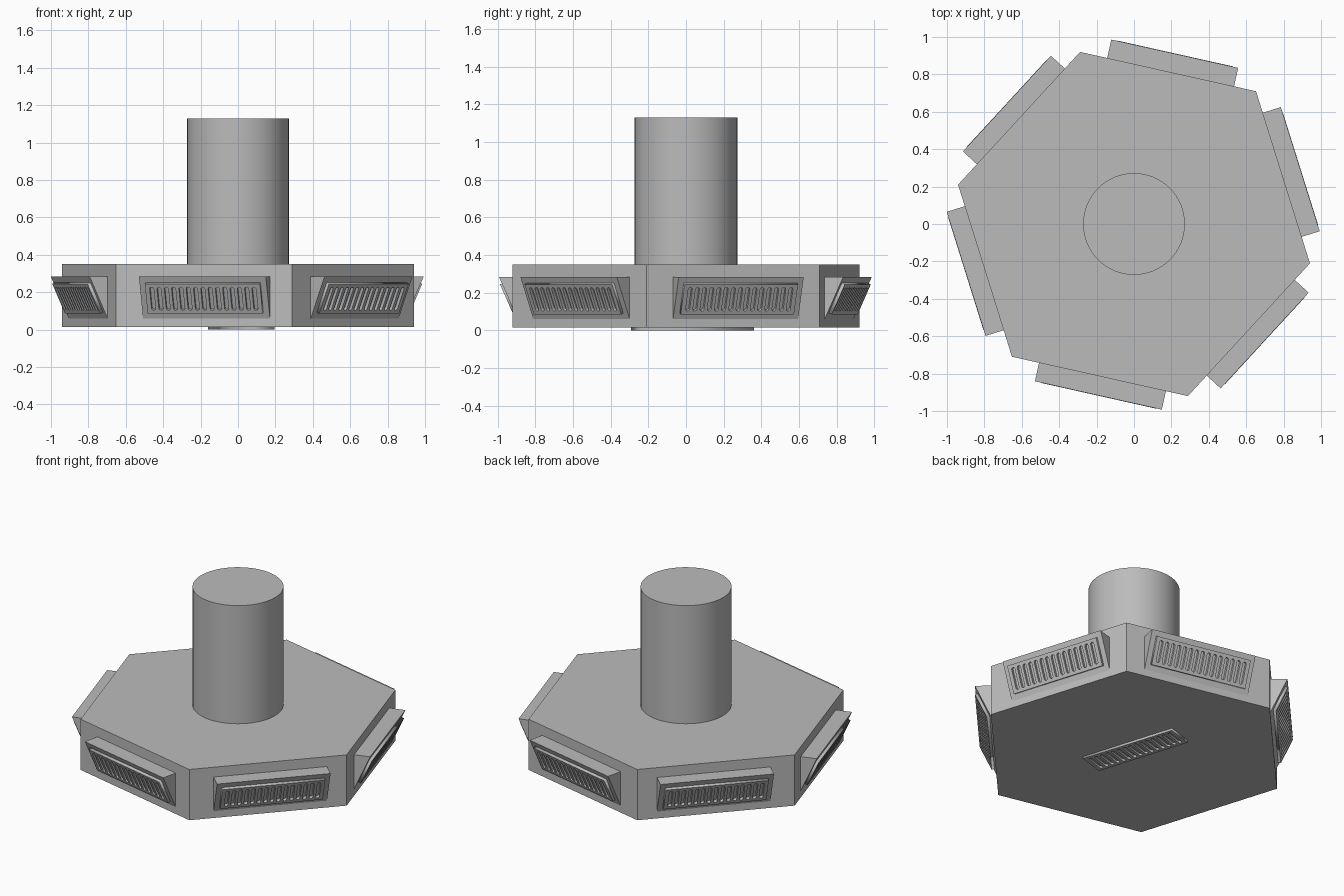
import bpy, bmesh, math
from mathutils import Matrix, Vector

cube = bpy.data.objects.get("Cube")
if cube:
    bpy.data.objects.remove(cube, do_unlink=True)

grey = bpy.data.materials.new("plain_grey")
grey.use_nodes = True
GREY = (0.5, 0.5, 0.5, 1)
grey.diffuse_color = GREY
grey.node_tree.nodes["Principled BSDF"].inputs["Base Color"].default_value = GREY

BASE_Z, ROOF_Z, TOP_Z = 0.015, 0.35, 1.13
HEX_RADIUS, PIPE_RADIUS = 0.964, 0.272
WALL = HEX_RADIUS * math.cos(math.pi / 6)
FIRST_WALL = math.radians(-102.6)


def add_prism(name, sides, radius, z0, z1, turn=0.0):
    bpy.ops.mesh.primitive_cylinder_add(
        vertices=sides, radius=radius, depth=z1 - z0,
        location=(0, 0, (z0 + z1) / 2), rotation=(0, 0, turn))
    obj = bpy.context.object
    obj.name = name
    obj.data.materials.append(grey)
    return obj


def add_hood(name, matrix, profile, length):
    """Extrude a radial (r, z) profile along the wall."""
    bm = bmesh.new()
    face = bm.faces.new([bm.verts.new((r, -length / 2, z)) for r, z in profile])
    ext = bmesh.ops.extrude_face_region(bm, geom=[face])
    moved = [v for v in ext["geom"] if isinstance(v, bmesh.types.BMVert)]
    bmesh.ops.translate(bm, verts=moved, vec=(0, length, 0))
    bmesh.ops.recalc_face_normals(bm, faces=bm.faces)
    mesh = bpy.data.meshes.new(name)
    bm.to_mesh(mesh)
    bm.free()
    mesh.materials.append(grey)
    obj = bpy.data.objects.new(name, mesh)
    obj.matrix_world = matrix
    bpy.context.collection.objects.link(obj)


def pill(cx, radius, half, steps=6):
    """Outline of an upright slot with round ends."""
    pts = []
    for end in (0, 1):
        for i in range(steps + 1):
            a = math.pi * (end + i / steps)
            cy = (half - radius) * (1 - 2 * end)
            pts.append((cx + radius * math.cos(a), cy + radius * math.sin(a)))
    return pts


def make_grille(width=0.63, height=0.175, depth=0.018, slots=15, pitch=0.04):
    """Flat plate with a row of slots cut through it, back face on z = 0."""
    w, h = width / 2, height / 2
    outlines = [[(-w, -h), (w, -h), (w, h), (-w, h)]]
    outlines += [pill((i - (slots - 1) / 2) * pitch, 0.011, 0.068) for i in range(slots)]
    curve = bpy.data.curves.new("grille_outline", "CURVE")
    curve.dimensions = "2D"
    curve.fill_mode = "BOTH"
    curve.extrude = depth / 2
    for pts in outlines:
        spline = curve.splines.new("POLY")
        spline.points.add(len(pts) - 1)
        for p, (x, y) in zip(spline.points, pts):
            p.co = (x, y, depth / 2, 1)
        spline.use_cyclic_u = True
    temp = bpy.data.objects.new("grille_outline", curve)
    bpy.context.collection.objects.link(temp)
    deps = bpy.context.evaluated_depsgraph_get()
    mesh = bpy.data.meshes.new_from_object(temp.evaluated_get(deps))
    bpy.data.objects.remove(temp, do_unlink=True)
    mesh.transform(Matrix.Translation((0, 0, depth / 2 - sum(v.co.z for v in mesh.vertices) / len(mesh.vertices))))
    mesh.materials.clear()
    mesh.materials.append(grey)
    return mesh


def add_grille(name, mesh, parent_matrix, right, up, origin):
    out = right.cross(up)
    local = Matrix((right, up, out)).transposed().to_4x4()
    local.translation = origin
    obj = bpy.data.objects.new(name, mesh)
    obj.matrix_world = parent_matrix @ local
    bpy.context.collection.objects.link(obj)


# Six-sided body and round pipe
add_prism("hexagonal_body", 6, HEX_RADIUS, BASE_Z, ROOF_Z, FIRST_WALL)
# Blender starts its cylinder on the y axis, so the turn above puts corners between walls
pipe = add_prism("pipe", 64, PIPE_RADIUS, ROOF_Z, TOP_Z)
bpy.ops.object.shade_smooth_by_angle()

# Wedge hood with a slotted grille on every wall
tip = Vector((0.936, 0, 0.285))
foot = Vector((WALL, 0, 0.06))
hood_profile = [(WALL - 0.01, foot.z), (foot.x, foot.z), (tip.x, tip.z), (WALL - 0.01, tip.z)]
slope = (tip - foot).normalized()
grille = make_grille()
for i in range(6):
    shift = 0.014 if i < 3 else -0.014
    m = Matrix.Rotation(FIRST_WALL + i * math.pi / 3, 4, "Z") @ Matrix.Translation((0, shift, 0))
    add_hood(f"vent_hood_{i + 1}", m, hood_profile, 0.695)
    add_grille(f"vent_grille_{i + 1}", grille, m, Vector((0, 1, 0)), slope, (tip + foot) / 2)

# Grille under the body
m = Matrix.Rotation(FIRST_WALL + 2 * math.pi / 3, 4, "Z")
add_grille("bottom_grille", make_grille(depth=BASE_Z), m, Vector((0, 1, 0)),
           Vector((1, 0, 0)), Vector((0.027, 0.027, BASE_Z)))
